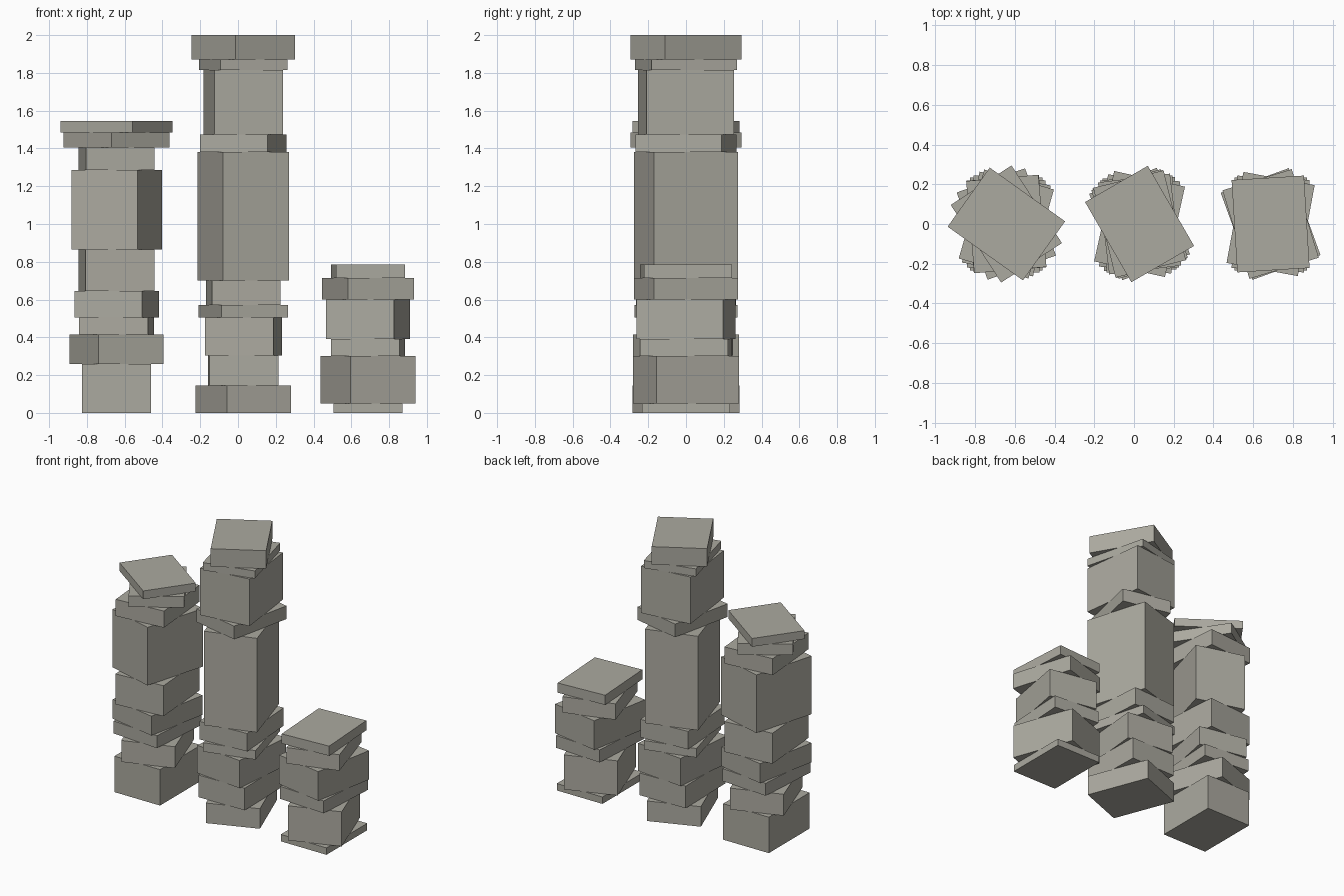
import bpy
from math import radians

default_cube = bpy.data.objects.get("Cube")
if default_cube:
    bpy.data.objects.remove(default_cube, do_unlink=True)

# Single stone colour
stone = bpy.data.materials.new("warm_grey_stone")
stone.use_nodes = True
colour = (0.41, 0.40, 0.35, 1)
stone.diffuse_color = colour
stone.node_tree.nodes["Principled BSDF"].inputs["Base Color"].default_value = colour

# Every block shares one footprint; only height and twist change
BLOCK_WIDTH, BLOCK_DEPTH = 0.365, 0.466


def add_block(name, x, bottom, top, twist):
    """Place one flat-sided block between two heights, turned about z."""
    bpy.ops.mesh.primitive_cube_add(
        size=1,
        location=(x, 0, (bottom + top) / 2),
        rotation=(0, 0, radians(twist)),
    )
    block = bpy.context.object
    block.name = name
    block.scale = (BLOCK_WIDTH, BLOCK_DEPTH, top - bottom)
    block.data.materials.append(stone)


def add_column(name, x, layers):
    """Stack blocks upward from the ground; layers hold (top height, twist)."""
    bottom = 0
    for number, (top, twist) in enumerate(layers, start=1):
        add_block(f"{name}_block_{number}", x, bottom, top, twist)
        bottom = top


# Medium column on the model's right
add_column("right_column", -0.643, [
    (0.26, 0), (0.415, 19.5), (0.505, -4), (0.645, -11), (0.865, 4.5),
    (1.285, -16), (1.405, 5), (1.485, 33), (1.545, 54.5),
])

# Tall column in the middle
add_column("middle_column", 0.028, [
    (0.145, 21), (0.305, 1), (0.505, -5.5), (0.57, 15), (0.7, 4),
    (1.38, 17), (1.475, -12.5), (1.815, 7), (1.87, 14), (2, 30),
])

# Short column on the model's left
add_column("left_column", 0.688, [
    (0.05, 0), (0.3, 20), (0.39, -3.5), (0.6, -10.5), (0.715, 17), (0.785, 3.5),
])
